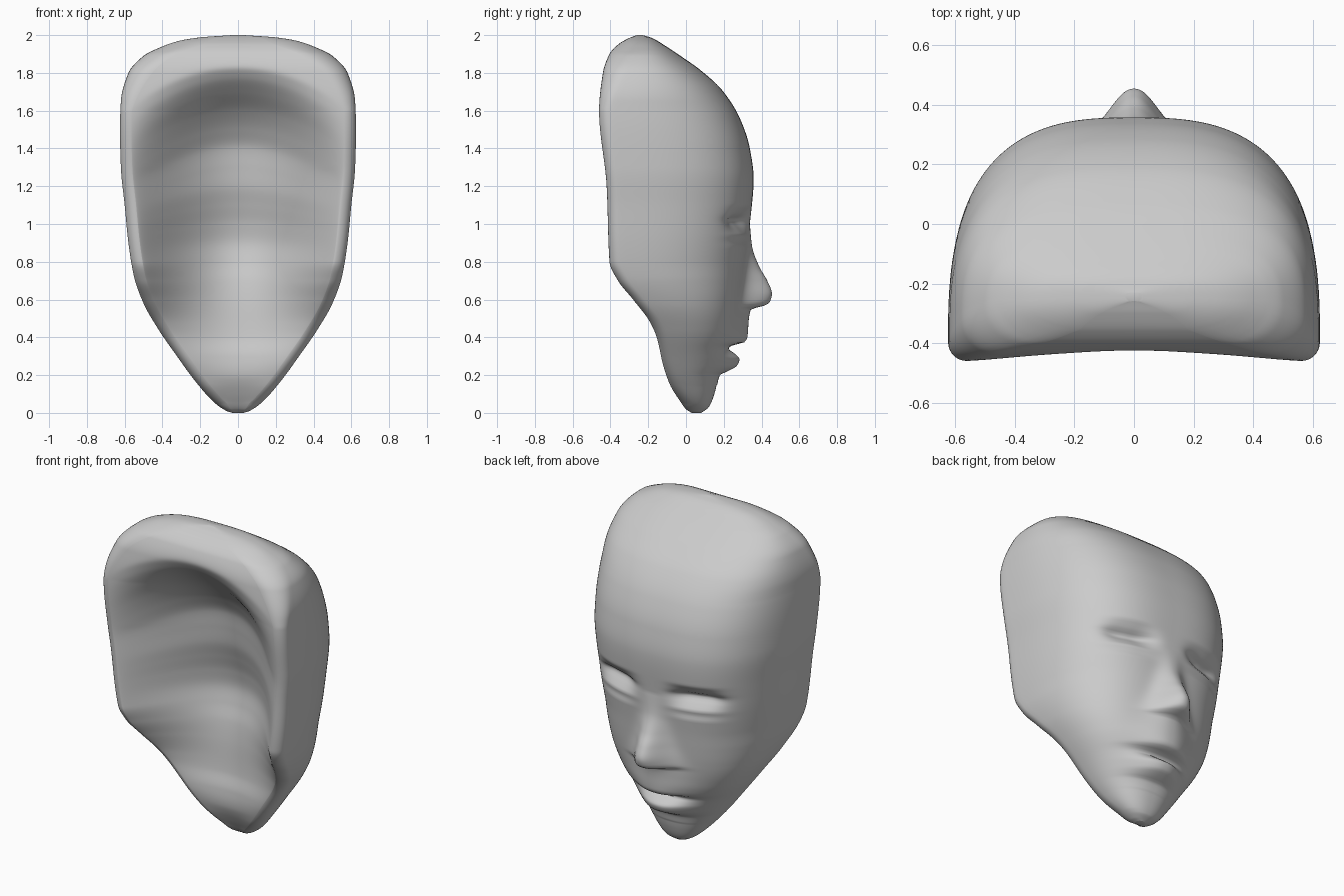
import bpy, bmesh, math

cube = bpy.data.objects.get("Cube")
if cube:
    bpy.data.objects.remove(cube)

ROWS, OUTER, RIM, INNER = 260, 120, 8, 64


def curve(*points):
    """Smooth curve through (height, value) points, without overshoot."""
    zs, vs = zip(*sorted(points))
    last = len(zs) - 1
    sec = [(vs[i + 1] - vs[i]) / (zs[i + 1] - zs[i]) for i in range(last)]
    slopes = [sec[0]]
    for a, b in zip(sec, sec[1:]):
        slopes.append(2 * a * b / (a + b) if a * b > 0 else 0)
    slopes.append(sec[-1])

    def value(z):
        z = min(max(z, zs[0]), zs[last])
        i = 0
        while i < last - 1 and z > zs[i + 1]:
            i += 1
        step = zs[i + 1] - zs[i]
        t = (z - zs[i]) / step
        s = t * t * (3 - 2 * t)
        start = t * (1 - t) ** 2 * slopes[i]
        end = t * t * (t - 1) * slopes[i + 1]
        return vs[i] + s * (vs[i + 1] - vs[i]) + step * (start + end)

    return value


# Outline of the mask at each height
half_width = curve((0, .03), (.01, .06), (.05, .12), (.16, .22), (.31, .33), (.44, .42),
                   (.58, .5), (.72, .55), (.9, .58), (1.1, .6), (1.3, .62), (1.5, .625),
                   (1.65, .62), (1.8, .58), (1.89, .5), (1.94, .4), (1.97, .31), (1.988, .2), (2, .03))
back_edge = curve((0, .03), (.02, 0), (.06, -.03), (.15, -.085), (.25, -.12), (.4, -.155),
                  (.48, -.19), (.6, -.28), (.7, -.36), (.8, -.405), (1.2, -.42),
                  (1.6, -.46), (1.8, -.44), (1.9, -.405), (1.95, -.36), (1.985, -.3), (2, -.26))
face_base = curve((0, .08), (.03, .12), (.1, .15), (.2, .175), (.3, .215), (.45, .27), (.6, .295),
                  (.8, .315), (1, .338), (1.24, .358), (1.4, .338), (1.56, .285),
                  (1.71, .19), (1.82, .07), (1.87, 0), (1.95, -.12), (1.985, -.18), (2, -.23))
squareness = curve((0, 2.2), (.3, 2.4), (.7, 2.65), (1.1, 2.8), (2, 2.8))

# Roundness of the rim, growing towards the crown
rim_across = curve((1.6, .06), (1.9, .16), (2, .2))
rim_deep = curve((1.6, .06), (1.9, .13), (2, .13))

# Nose and lips: centre line in profile, and how far it spreads sideways
centre_line = curve((.15, .165), (.2, .18), (.22, .22), (.25, .27), (.285, .283), (.32, .25),
                    (.34, .225), (.355, .24), (.375, .31), (.4, .325), (.5, .333), (.55, .345),
                    (.565, .41), (.59, .445), (.63, .455), (.7, .43), (.77, .39), (.88, .35), (1, .338))
feature_width = curve((.2, .15), (.42, .17), (.5, .15), (.59, .115), (.7, .09), (.85, .075))

# Eye hollow under the brow, with a faint lower lid
eye_hollow = curve((.88, 0), (.92, .14), (.935, .1), (.97, .45), (1.02, 1), (1.05, .5), (1.1, 0))

# Floor of the hollow back along the middle
hollow_floor = curve((0, -.06), (.1, -.075), (.2, -.105), (.3, -.095), (.4, -.07), (.6, -.05),
                     (.7, -.035), (.8, -.01), (.9, .005), (1, -.01), (1.1, -.04), (1.2, -.07),
                     (1.3, -.085), (1.4, -.1), (1.5, -.15), (1.6, -.225), (1.7, -.33),
                     (1.76, -.39), (1.82, -.44), (1.9, -.55))


def face_detail(x, z):
    relief = 0
    if .15 < z < 1:
        spread = math.exp(-abs(x / feature_width(z)) ** 2.2)
        relief = (centre_line(z) - face_base(z)) * spread
    eye = math.exp(-abs((abs(x) - .27) / .14) ** 3)
    return relief - .07 * eye * eye_hollow(z)


def section(z):
    """Closed loop at one height: face, rim, hollow back, rim."""
    w, back, front, n = half_width(z), back_edge(z), face_base(z), squareness(z)
    rim_x = min(rim_across(z), w / 2)
    rim_y = min(rim_deep(z), .4 * (front - back))
    loop = []
    # face, denser near the nose
    for i in range(OUTER + 1):
        s = 1 - 2 * i / OUTER
        angle = math.pi / 2 * s * (.55 + .45 * s * s)
        c, sn = max(math.cos(angle), 0), math.sin(angle)
        r = (c ** n + abs(sn) ** n) ** (-1 / n)
        x = w * r * sn
        y = back + rim_y + (front - back - rim_y) * r * c
        loop.append((x, y + face_detail(x, z), z))
    # rounded rim on one side
    arc = [math.pi / 2 * i / RIM for i in range(1, RIM + 1)]
    side = [(w - rim_x + rim_x * math.cos(a), back + rim_y - rim_y * math.sin(a), z) for a in arc]
    loop += [(-x, y, h) for x, y, h in side]
    # hollow, arching down at the sides and easing into the rim
    arch = .7 * min(max((z - .8) / .5, 0), 1)
    for i in range(1, INNER):
        u = -math.cos(math.pi * i / INNER)
        x = u * (w - rim_x)
        drop = hollow_floor(z + arch * x * x) - back
        depth = (drop + math.hypot(drop, .03)) / 2
        loop.append((x, back + depth * (1 - u * u) ** 1.2, z))
    return loop + side[::-1]


# Loft the sections into one closed shell
bm = bmesh.new()
loops = []
for k in range(ROWS + 1):
    z = 1 - math.cos(math.pi * k / ROWS)
    loops.append([bm.verts.new(p) for p in section(z)])
for low, high in zip(loops, loops[1:]):
    for i in range(len(low)):
        j = (i + 1) % len(low)
        bm.faces.new((low[i], low[j], high[j], high[i]))
bm.faces.new(loops[0])
bm.faces.new(loops[-1])
bmesh.ops.recalc_face_normals(bm, faces=bm.faces)

mesh = bpy.data.meshes.new("face_mask")
bm.to_mesh(mesh)
bm.free()
mask = bpy.data.objects.new("face_mask", mesh)
bpy.context.collection.objects.link(mask)

# Plain grey material
grey = bpy.data.materials.new("plain_grey")
grey.use_nodes = True
colour = (.6, .6, .6, 1)
grey.diffuse_color = colour
grey.node_tree.nodes["Principled BSDF"].inputs["Base Color"].default_value = colour
mesh.materials.append(grey)

bpy.context.view_layer.objects.active = mask
mask.select_set(True)
bpy.ops.object.shade_smooth_by_angle(angle=math.radians(60))
